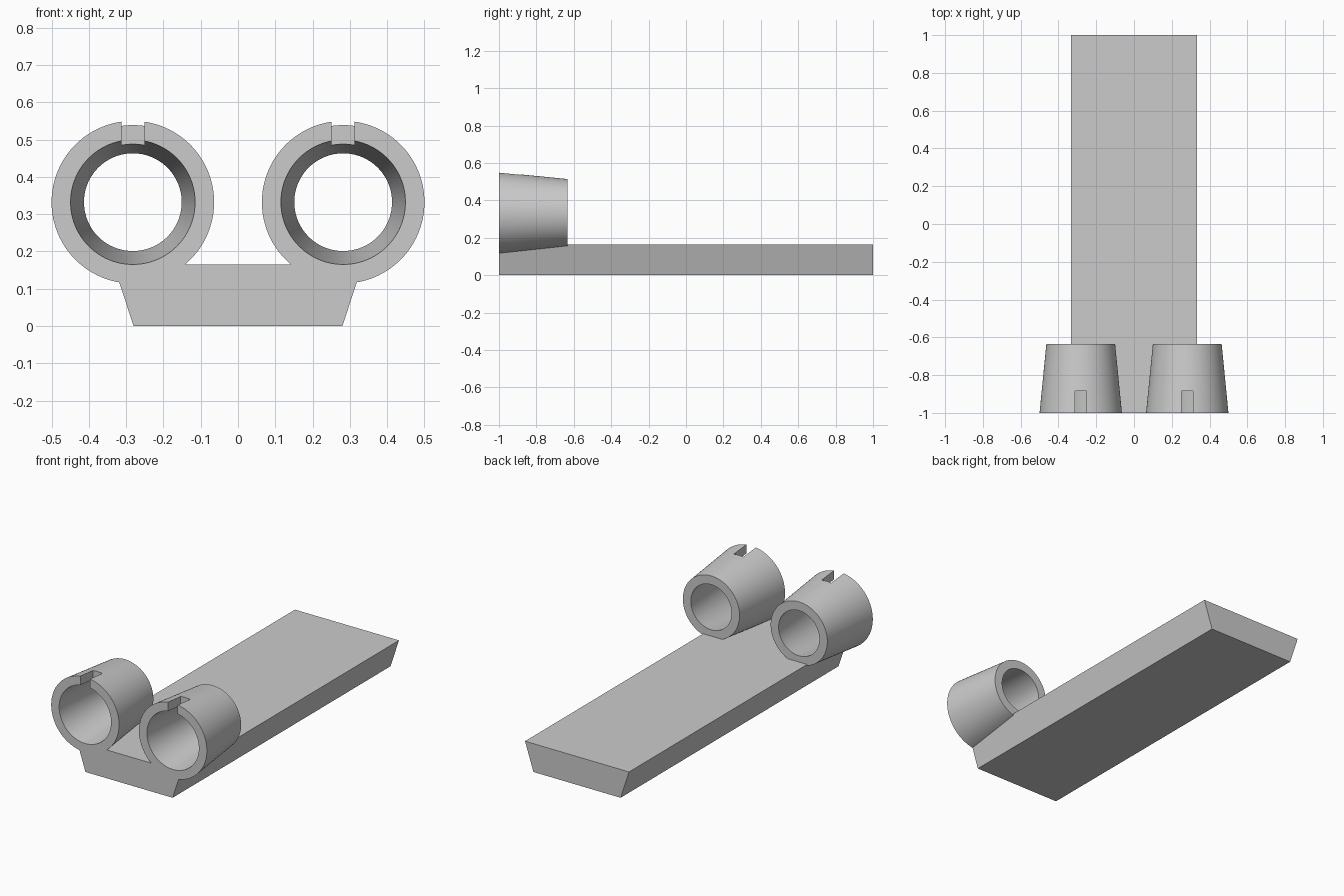
import bpy
import bmesh
import math
from mathutils import Vector

if "Cube" in bpy.data.objects:
    bpy.data.objects.remove(bpy.data.objects["Cube"], do_unlink=True)

GREY = (0.6, 0.6, 0.6, 1.0)
grey = bpy.data.materials.new("plain grey")
grey.use_nodes = True
grey.diffuse_color = GREY
grey.node_tree.nodes["Principled BSDF"].inputs["Base Color"].default_value = GREY

FRONT, BACK = -1.0, 1.0
SOCKET_BACK = -0.634
SOCKET_X, SOCKET_Z = 0.282, 0.332
SEGMENTS = 96


def finish(name, bm):
    bmesh.ops.recalc_face_normals(bm, faces=bm.faces)
    mesh = bpy.data.meshes.new(name)
    bm.to_mesh(mesh)
    bm.free()
    mesh.materials.append(grey)
    obj = bpy.data.objects.new(name, mesh)
    bpy.context.collection.objects.link(obj)
    return obj


def make_prism(name, outline, y0, y1):
    """Extrude an x-z outline along y."""
    bm = bmesh.new()
    face = bm.faces.new([bm.verts.new((x, y0, z)) for x, z in outline])
    grown = bmesh.ops.extrude_face_region(bm, geom=[face])["geom"]
    verts = [v for v in grown if isinstance(v, bmesh.types.BMVert)]
    bmesh.ops.translate(bm, verts=verts, vec=Vector((0, y1 - y0, 0)))
    return finish(name, bm)


def make_socket(name, cx):
    """Revolve the tapered wall section around a y axis."""
    section = [(0.218, FRONT), (0.182, SOCKET_BACK), (0.131, SOCKET_BACK), (0.167, FRONT)]
    bm = bmesh.new()
    rings = []
    for i in range(SEGMENTS):
        a = 2 * math.pi * i / SEGMENTS
        rings.append([bm.verts.new((cx + r * math.sin(a), y, SOCKET_Z + r * math.cos(a)))
                      for r, y in section])
    for i, ring in enumerate(rings):
        after = rings[(i + 1) % SEGMENTS]
        for j in range(len(section)):
            k = (j + 1) % len(section)
            bm.faces.new((ring[j], ring[k], after[k], after[j]))
    return finish(name, bm)


def combine(target, tool, operation):
    """Apply a boolean and discard its tool."""
    mod = target.modifiers.new(operation.lower(), "BOOLEAN")
    mod.operation = operation
    mod.solver = "EXACT"
    mod.object = tool
    tool.hide_render = True
    bpy.ops.object.select_all(action="DESELECT")
    bpy.context.view_layer.objects.active = target
    target.select_set(True)
    bpy.ops.object.modifier_apply(modifier=mod.name)
    bpy.data.objects.remove(tool, do_unlink=True)


# Long base plate with slanted sides
body = make_prism("base_with_sockets",
                  [(-0.28, 0), (0.28, 0), (0.334, 0.1645), (-0.334, 0.1645)], FRONT, BACK)

# Two tapered sockets, each with a notch at the top front
for side, label in ((-1, "right"), (1, "left")):
    cx = side * SOCKET_X
    socket = make_socket(label + "_socket", cx)
    notch = make_prism(label + "_notch",
                       [(cx - 0.031, 0.4), (cx + 0.031, 0.4), (cx + 0.031, 0.6), (cx - 0.031, 0.6)],
                       FRONT - 0.1, -0.885)
    combine(socket, notch, "DIFFERENCE")
    combine(body, socket, "UNION")

bpy.ops.object.shade_smooth_by_angle(angle=math.radians(30))
